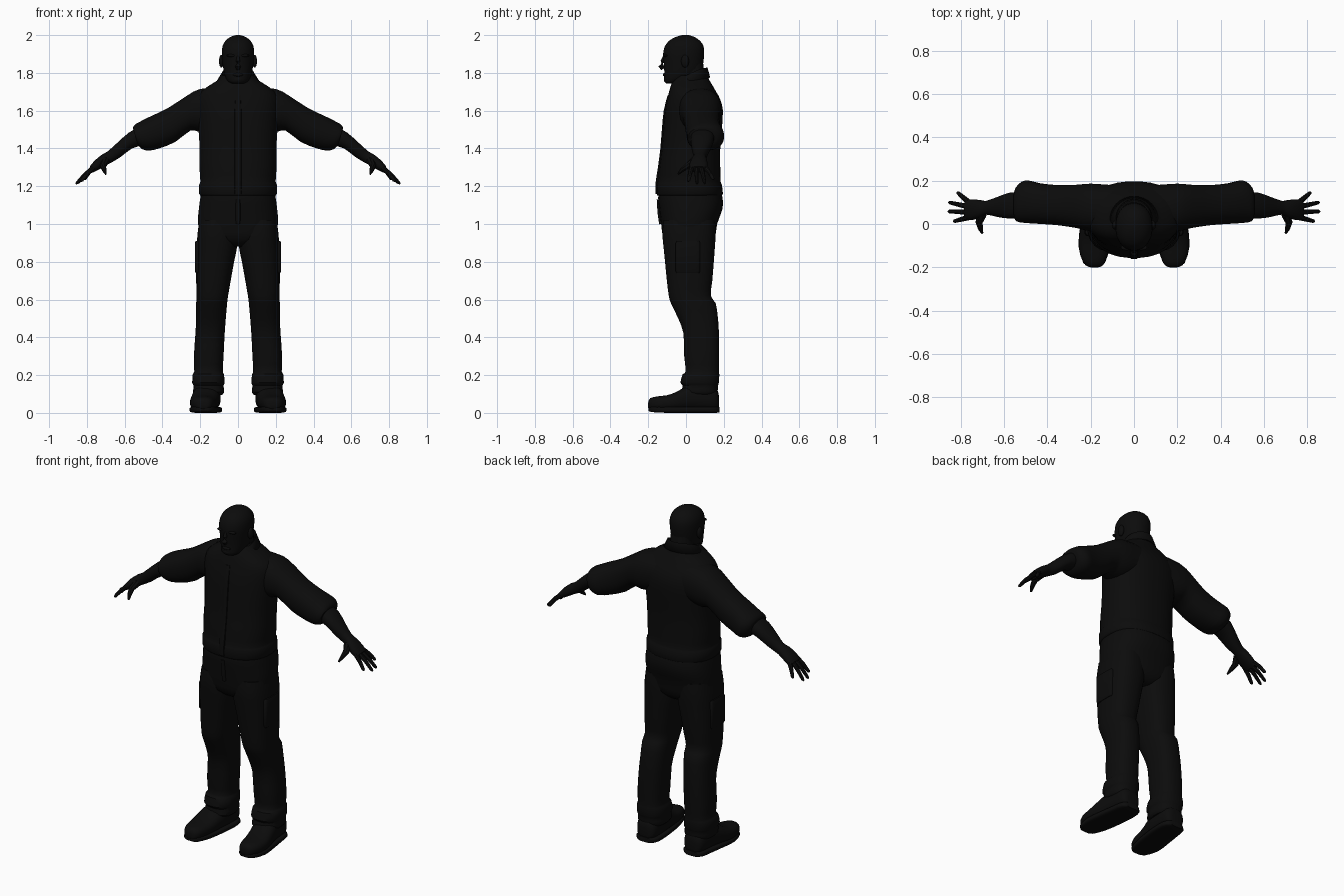
import bpy, bmesh, math
from mathutils import Vector

cloth = bpy.data.materials.new("near_black")
cloth.diffuse_color = (0.0035, 0.0035, 0.0035, 1)


def finish(name, bm, angle=40):
    bmesh.ops.recalc_face_normals(bm, faces=bm.faces)
    me = bpy.data.meshes.new(name)
    bm.to_mesh(me)
    bm.free()
    me.materials.append(cloth)
    ob = bpy.data.objects.new(name, me)
    bpy.context.collection.objects.link(ob)
    bpy.ops.object.select_all(action='DESELECT')
    ob.select_set(True)
    bpy.context.view_layer.objects.active = ob
    bpy.ops.object.shade_smooth_by_angle(angle=math.radians(angle))
    return ob


def smooth_rows(rows, steps):
    """Catmull-Rom interpolation between section rows."""
    out = []
    for i in range(len(rows) - 1):
        p = [rows[max(0, min(len(rows) - 1, i + k))] for k in (-1, 0, 1, 2)]
        for s in range(steps):
            t = s / steps
            out.append([0.5 * (2 * b + (c - a) * t + (2 * a - 5 * b + 4 * c - d) * t * t
                               + (3 * b - a - 3 * c + d) * t ** 3) for a, b, c, d in zip(*p)])
    return out + [list(rows[-1])]


def loft(name, sections, n=24, power=2.3):
    """Skin rounded sections, each given as centre, half-axis u, half-axis v."""
    bm = bmesh.new()
    rings = []
    for c, u, v in sections:
        ring = []
        for i in range(n):
            a = math.tau * (i + 0.5) / n
            co, si = math.cos(a), math.sin(a)
            co = math.copysign(abs(co) ** (2 / power), co)
            si = math.copysign(abs(si) ** (2 / power), si)
            ring.append(bm.verts.new(Vector(c) + Vector(u) * co + Vector(v) * si))
        rings.append(ring)
    for a, b in zip(rings, rings[1:]):
        for i in range(n):
            bm.faces.new((a[i], a[(i + 1) % n], b[(i + 1) % n], b[i]))
    bm.faces.new(rings[0])
    bm.faces.new(rings[-1])
    return finish(name, bm)


def upright(name, rows, s=1, steps=2, **kw):
    """Rows are z, x min, x max, y min, y max."""
    loft(name, [((s * (a + b) / 2, (c + d) / 2, z), ((b - a) / 2, 0, 0), (0, (d - c) / 2, 0))
                for z, a, b, c, d in smooth_rows(rows, steps)], **kw)


def centred(name, rows, **kw):
    """Rows are z, half width, y min, y max."""
    upright(name, [(z, -w, w, c, d) for z, w, c, d in rows], **kw)


def limb(name, rows, s, **kw):
    """Rows are top x, top z, bottom x, bottom z, y min, y max."""
    loft(name, [((s * (a + c) / 2, (e + f) / 2, (b + d) / 2), (0, (f - e) / 2, 0),
                 (s * (a - c) / 2, 0, (b - d) / 2)) for a, b, c, d, e, f in smooth_rows(rows, 2)], **kw)


def tube(name, points, radii, s=1, n=10):
    pts = [Vector((s * x, y, z)) for x, y, z in points]
    secs = []
    for i, p in enumerate(pts):
        q = (pts[min(i + 1, len(pts) - 1)] - pts[max(i - 1, 0)]).to_track_quat('Z', 'Y')
        secs.append((p, q @ Vector((radii[i], 0, 0)), q @ Vector((0, radii[i], 0))))
    loft(name, secs, n, 2)


def ball(name, centre, size):
    bm = bmesh.new()
    bmesh.ops.create_uvsphere(bm, u_segments=14, v_segments=9, radius=1)
    for v in bm.verts:
        v.co = Vector(centre) + Vector(a * b for a, b in zip(v.co, size))
    finish(name, bm, 60)


# head and neck
centred("head", [(1.745, .035, -.105, -.04), (1.757, .055, -.116, 0), (1.785, .070, -.116, .06),
                 (1.82, .078, -.116, .085), (1.86, .083, -.119, .093), (1.90, .086, -.122, .097),
                 (1.94, .083, -.113, .094), (1.97, .067, -.09, .075), (1.99, .041, -.055, .045),
                 (2.0, .012, -.02, .015)], power=2.15)
centred("neck", [(1.68, .078, -.055, .11), (1.78, .068, -.045, .10), (1.86, .064, -.03, .09)])
tube("nose", [(0, -.115, 1.888), (0, -.124, 1.86), (0, -.131, 1.835), (0, -.122, 1.82)],
     [.007, .011, .016, .010])
ball("lips", (0, -.113, 1.79), (.028, .010, .009))
ball("chin", (0, -.102, 1.765), (.03, .016, .017))
for s in (-1, 1):
    ball("ear", (s * .088, -.005, 1.862), (.013, .021, .034))
    ball("brow", (s * .034, -.108, 1.892), (.028, .014, .008))

# jacket body with gathered hem
centred("jacket", [(1.15, .196, -.150, .188), (1.16, .206, -.156, .196), (1.21, .206, -.156, .190),
                   (1.225, .200, -.150, .184), (1.30, .205, -.143, .182), (1.40, .204, -.130, .182),
                   (1.50, .210, -.122, .190), (1.60, .218, -.112, .196), (1.66, .216, -.100, .182),
                   (1.70, .196, -.090, .160), (1.735, .150, -.080, .140), (1.76, .110, -.070, .125),
                   (1.785, .085, -.055, .115)], n=32, power=2.35)

# front zip flap following the chest
centred("zip_flap", [(1.16, .018, -.161, -.12), (1.22, .018, -.161, -.12), (1.30, .018, -.149, -.11),
                     (1.40, .018, -.136, -.10), (1.50, .018, -.128, -.09), (1.60, .018, -.118, -.08),
                     (1.68, .014, -.098, -.06)], n=12, power=6)

# turned-down collar, open at the front with pointed ends
bm = bmesh.new()
rows = []
N = 28
for i in range(N + 1):
    a = math.radians(-90 + 14 + (360 - 28) * i / N)
    k = (1 - math.sin(a)) / 2            # 0 at the back, 1 at the front
    point = max(0, k - .8) / .2
    co, si = math.cos(a), math.sin(a)
    rows.append([bm.verts.new(p) for p in (
        (co * .076, .026 + si * .080, 1.775 - .02 * k),
        (co * .084, .024 + si * .090, 1.828 - .085 * k ** 1.5),
        (co * .112, .020 + si * .108, 1.775 - .035 * k - .055 * point))])
for a, b in zip(rows, rows[1:]):
    for j in range(2):
        bm.faces.new((a[j], b[j], b[j + 1], a[j + 1]))
collar = finish("collar", bm, 50)
collar.modifiers.new("thickness", 'SOLIDIFY').thickness = .008

# trouser seat
centred("trouser_seat", [(.88, .06, -.07, .11), (.92, .185, -.118, .152), (1.0, .212, -.132, .165),
                         (1.08, .208, -.142, .194), (1.14, .200, -.148, .194), (1.19, .190, -.14, .18)],
        n=32, power=2.5)
tube("belt", [(0, -.130, 1.0), (0, -.137, 1.06), (0, -.143, 1.13)], [.012, .014, .012])

for s in (-1, 1):
    # sleeve, rolled cuff and bare forearm with palm
    limb("sleeve", [(.08, 1.725, .12, 1.50, -.03, .18), (.20, 1.716, .20, 1.485, -.035, .187),
                    (.27, 1.68, .25, 1.495, -.02, .182), (.37, 1.615, .33, 1.435, -.006, .18),
                    (.46, 1.572, .41, 1.402, 0, .188), (.52, 1.542, .47, 1.388, .004, .202),
                    (.548, 1.525, .51, 1.397, .008, .185), (.557, 1.508, .53, 1.42, .015, .165)], s)
    limb("forearm", [(.50, 1.53, .49, 1.42, .03, .15), (.58, 1.483, .56, 1.40, .024, .146),
                     (.64, 1.43, .62, 1.355, .032, .125), (.69, 1.385, .67, 1.325, .043, .107),
                     (.72, 1.368, .69, 1.315, .030, .110), (.76, 1.335, .735, 1.288, .018, .115),
                     (.785, 1.305, .768, 1.272, .02, .113)], s, n=16)
    # fingers fan out from the knuckles
    for y, tx, ty, tz in ((.030, .832, .012, 1.225), (.055, .858, .058, 1.212),
                          (.080, .855, .100, 1.213), (.103, .815, .146, 1.235)):
        mid = ((.765 + tx) / 2, (y + ty) / 2, (1.298 + tz) / 2 + .006)
        tip = (.765 * .08 + tx * .92, y * .08 + ty * .92, 1.298 * .08 + tz * .92)
        tube("finger", [(.765, y, 1.298), mid, tip, (tx, ty, tz)], [.014, .0115, .009, .004], s, 8)
    tube("thumb", [(.700, .045, 1.335), (.715, .008, 1.308), (.708, -.022, 1.285), (.700, -.042, 1.264)],
         [.022, .017, .012, .005], s, 8)

    # trouser leg, loose at the knee and gathered above the shoe
    upright("trouser_leg", [(1.02, .01, .205, -.120, .155), (.95, .002, .215, -.126, .158),
                            (.88, .004, .219, -.120, .154), (.80, .020, .221, -.112, .148),
                            (.70, .038, .222, -.102, .140), (.62, .052, .220, -.092, .132),
                            (.58, .057, .222, -.080, .158), (.50, .064, .222, -.042, .170),
                            (.42, .070, .226, -.014, .175), (.30, .076, .234, -.010, .176),
                            (.22, .080, .232, -.002, .175), (.205, .074, .240, -.018, .177),
                            (.16, .070, .243, -.030, .175), (.145, .076, .236, -.018, .170),
                            (.11, .073, .238, -.024, .168), (.095, .084, .225, -.005, .158)],
            s, power=2.5)
    # thigh pocket
    upright("thigh_pocket", [(.74, .19, .224, -.05, .07), (.75, .19, .229, -.055, .075),
                             (.90, .19, .228, -.055, .075), (.91, .19, .224, -.05, .07)],
            s, steps=1, n=16, power=6)

    # shoe upper and sole, toes turned slightly out
    for part, rows, p in (
            ("shoe", [(-.200, .165, .200, .025, .055), (-.190, .142, .224, .016, .078),
                      (-.150, .124, .246, .012, .088), (-.100, .114, .254, .010, .094),
                      (-.050, .106, .252, .010, .112), (0, .098, .243, .010, .140),
                      (.06, .092, .232, .010, .155), (.13, .092, .224, .010, .150),
                      (.165, .105, .210, .012, .125), (.174, .130, .185, .03, .09)], 2.5),
            ("sole", [(-.198, .160, .205, .010, .030), (-.180, .134, .234, .004, .034),
                      (-.10, .108, .257, 0, .034), (0, .092, .247, 0, .034),
                      (.10, .084, .232, 0, .034), (.155, .092, .222, 0, .034),
                      (.177, .118, .196, .002, .032)], 4)):
        loft(part, [((s * (a + b) / 2, y, (c + d) / 2), ((b - a) / 2, 0, 0), (0, 0, (d - c) / 2))
                    for y, a, b, c, d in smooth_rows(rows, 2)], 20, p)
